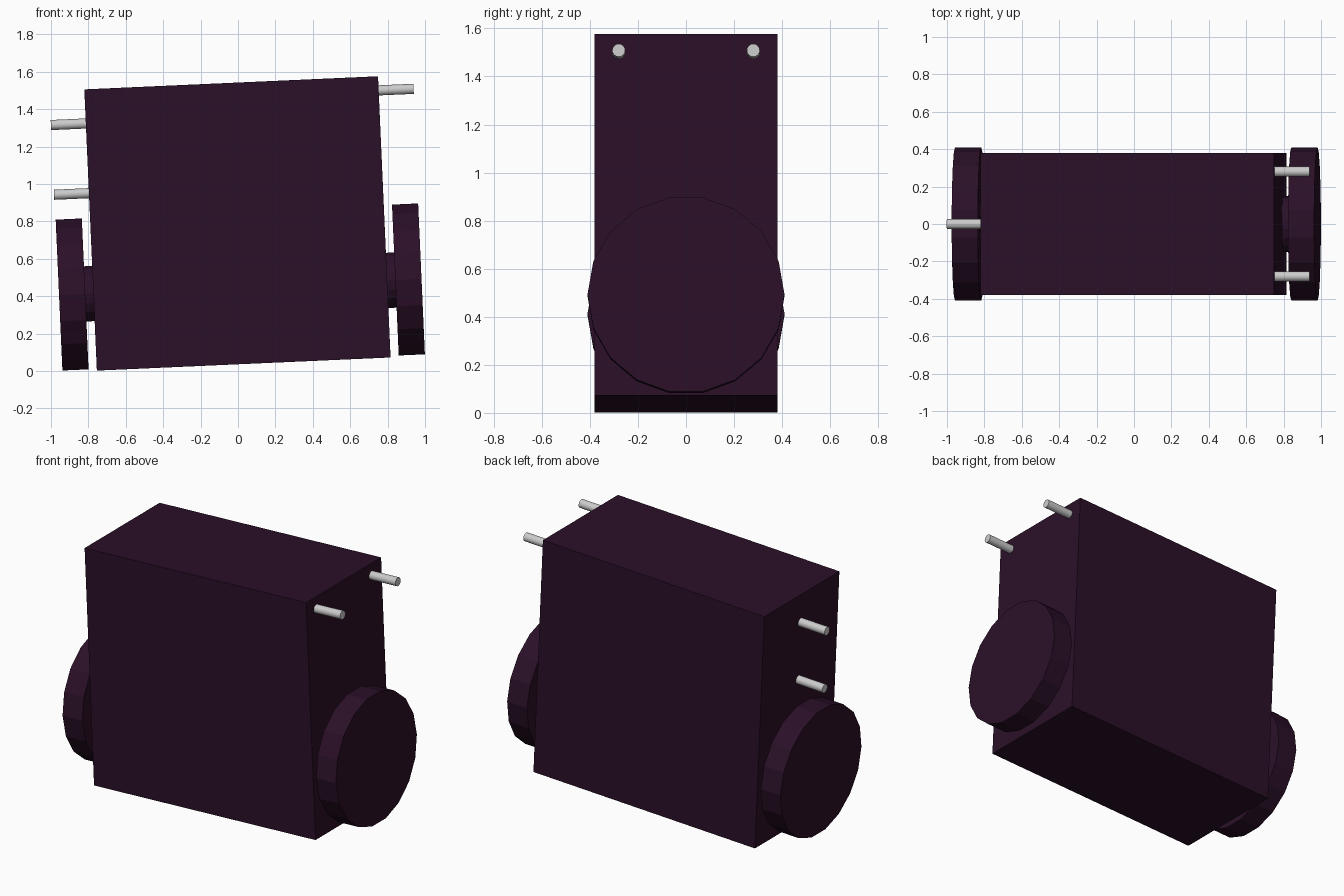
import bpy, math
from mathutils import Matrix, Vector

if "Cube" in bpy.data.objects:
    bpy.data.objects.remove(bpy.data.objects["Cube"])

# Whole model leans slightly: its own frame is tilted about the y axis
FRAME = Matrix.Translation((-0.003, 0, 0.789)) @ Matrix.Rotation(-0.0446, 4, 'Y')

dark = bpy.data.materials.new("dark_purple")
dark.diffuse_color = (0.024, 0.005, 0.021, 1)
dark.use_nodes = True
dark.node_tree.nodes["Principled BSDF"].inputs["Base Color"].default_value = dark.diffuse_color


def finish(name, local, mat):
    ob = bpy.context.object
    ob.name = name
    ob.matrix_world = FRAME @ local
    if mat:
        ob.data.materials.append(mat)
    return ob


def rod(name, x0, x1, y, z, radius, sides, mat=None):
    """Cylinder lying along the local x axis, with a vertex on the y axis."""
    bpy.ops.mesh.primitive_cylinder_add(vertices=sides, radius=radius, depth=abs(x1 - x0))
    return finish(name, Matrix.Translation(((x0 + x1) / 2, y, z))
                  @ Matrix.Rotation(math.pi / 2, 4, 'Y'), mat)


# Body block
bpy.ops.mesh.primitive_cube_add(size=1)
bpy.context.object.data.transform(Matrix.Diagonal((1.572, 0.76, 1.505, 1)))
finish("body", Matrix.Identity(4), dark)

# Wheels and hubs on both ends
for side, s in (("left", -1), ("right", 1)):
    rod(side + "_wheel", s * 0.83, s * 0.97, 0, -0.34, 0.41, 18, dark)
    rod(side + "_hub", s * 0.76, s * 0.85, 0, -0.34, 0.15, 18, dark)

# Two stacked pins on the left end
for label, z in (("upper", 0.57), ("lower", 0.197)):
    ob = rod(label + "_left_pin", -0.76, -0.973, 0, z, 0.027, 16)
    bpy.ops.object.shade_smooth_by_angle()

# Two pins side by side on the right end
for label, y in (("front", -0.28), ("back", 0.28)):
    rod(label + "_right_pin", 0.76, 0.973, y, 0.677, 0.027, 16)
    bpy.ops.object.shade_smooth_by_angle()
